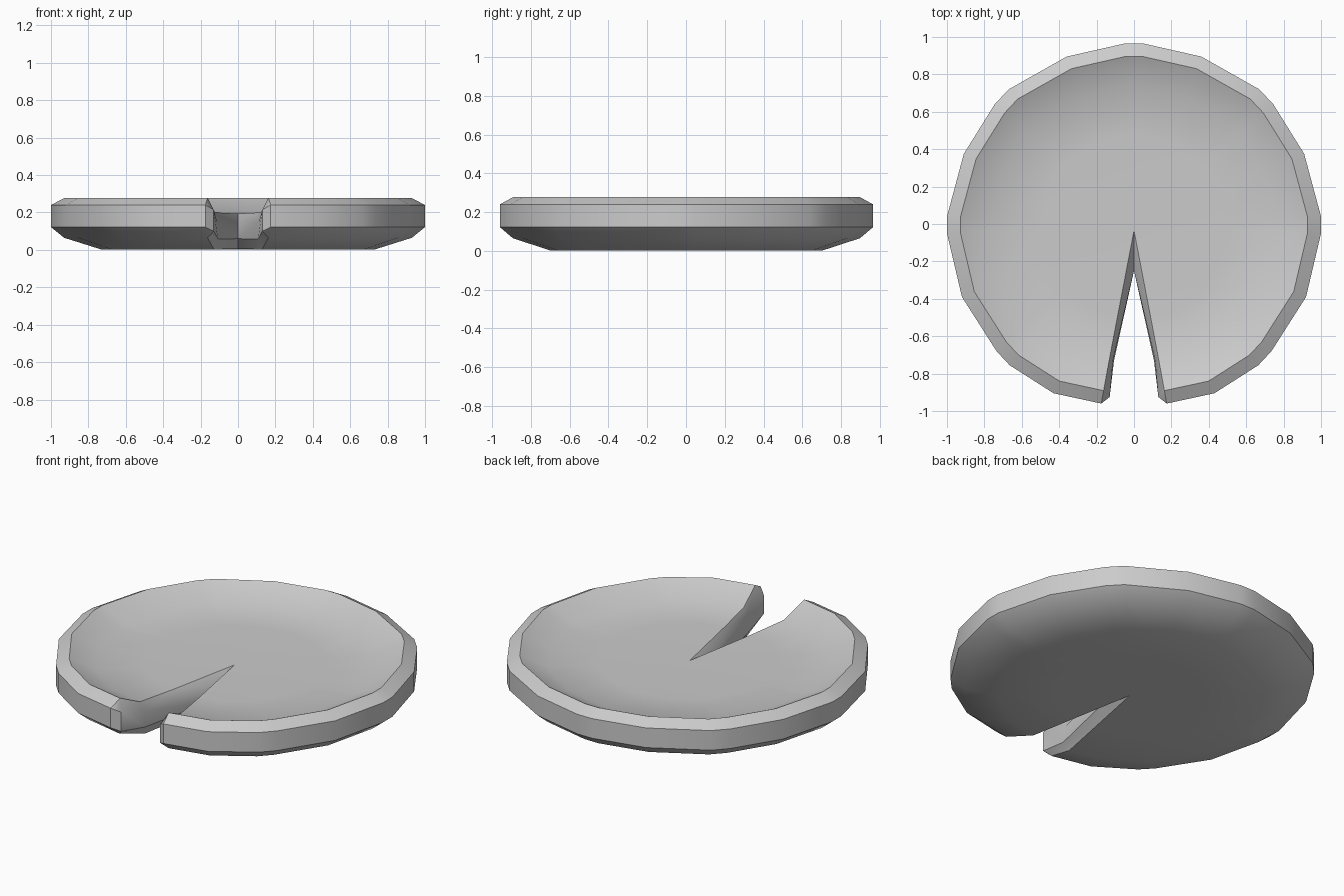
import bpy, bmesh

if "Cube" in bpy.data.objects:
    bpy.data.objects.remove(bpy.data.objects["Cube"])

# Right half of the scalloped rim, back to notch mouth
half = [(0.05, 0.965), (0.36, 0.895), (0.67, 0.72), (0.745, 0.64), (0.91, 0.375),
        (1.0, 0.04), (1.0, -0.05), (0.92, -0.39), (0.735, -0.68), (0.665, -0.755),
        (0.43, -0.905), (0.175, -0.96)]
# Open rim: from right notch lip round the back to the left notch lip
rim = half[::-1] + [(-x, y) for x, y in half]

# Cross-section (scale, height): dish, raised lip, side, rounded underside
section = [(0.5, 0.198), (0.77, 0.206), (0.928, 0.278), (1.0, 0.24), (1.0, 0.122),
           (0.93, 0.065), (0.73, 0.002), (0.4, 0.004)]

bm = bmesh.new()
columns = [[bm.verts.new((x * s, y * s - 0.035 * max(0, 1 - s / 0.73), z)) for s, z in section]
           for x, y in rim]
top = bm.verts.new((0, -0.035, 0.194))
bottom = bm.verts.new((0, -0.035, 0.006))

# Pad skin
for a, b in zip(columns, columns[1:]):
    bm.faces.new((top, a[0], b[0]))
    bm.faces.new((bottom, b[-1], a[-1]))
    for i in range(len(section) - 1):
        bm.faces.new((a[i], a[i + 1], b[i + 1], b[i]))

# Bevelled notch walls, narrowing at mid thickness
apex_hi = bm.verts.new((0, -0.25, 0.15))
apex_lo = bm.verts.new((0, -0.25, 0.06))
for col, side in ((columns[0], 1), (columns[-1], -1)):
    c_in, c_kink, lip, out_hi, out_lo, under, b_kink, b_in = col
    mouth_hi = bm.verts.new((0.13 * side, -0.925, 0.215))
    mouth_lo = bm.verts.new((0.13 * side, -0.925, 0.10))
    kink_hi = bm.verts.new((0.113 * side, -0.73, 0.152))
    kink_lo = bm.verts.new((0.107 * side, -0.73, 0.058))
    for f in ((lip, out_hi, mouth_hi), (out_hi, out_lo, mouth_lo, mouth_hi),
              (out_lo, under, mouth_lo), (lip, mouth_hi, kink_hi, c_kink),
              (mouth_hi, mouth_lo, kink_lo, kink_hi), (mouth_lo, under, b_kink, kink_lo),
              (c_kink, kink_hi, c_in), (c_in, kink_hi, apex_hi), (c_in, apex_hi, top),
              (kink_hi, kink_lo, apex_lo, apex_hi),
              (b_kink, b_in, kink_lo), (b_in, apex_lo, kink_lo), (b_in, bottom, apex_lo)):
        bm.faces.new(f)
bm.faces.ensure_lookup_table()
bmesh.ops.recalc_face_normals(bm, faces=bm.faces[:])

mesh = bpy.data.meshes.new("lily_pad")
bm.to_mesh(mesh)
bm.free()
pad = bpy.data.objects.new("lily_pad", mesh)
bpy.context.collection.objects.link(pad)

# Smooth dish, crisp lip edges
bpy.context.view_layer.objects.active = pad
pad.select_set(True)
bpy.ops.object.shade_smooth_by_angle(angle=0.6)
